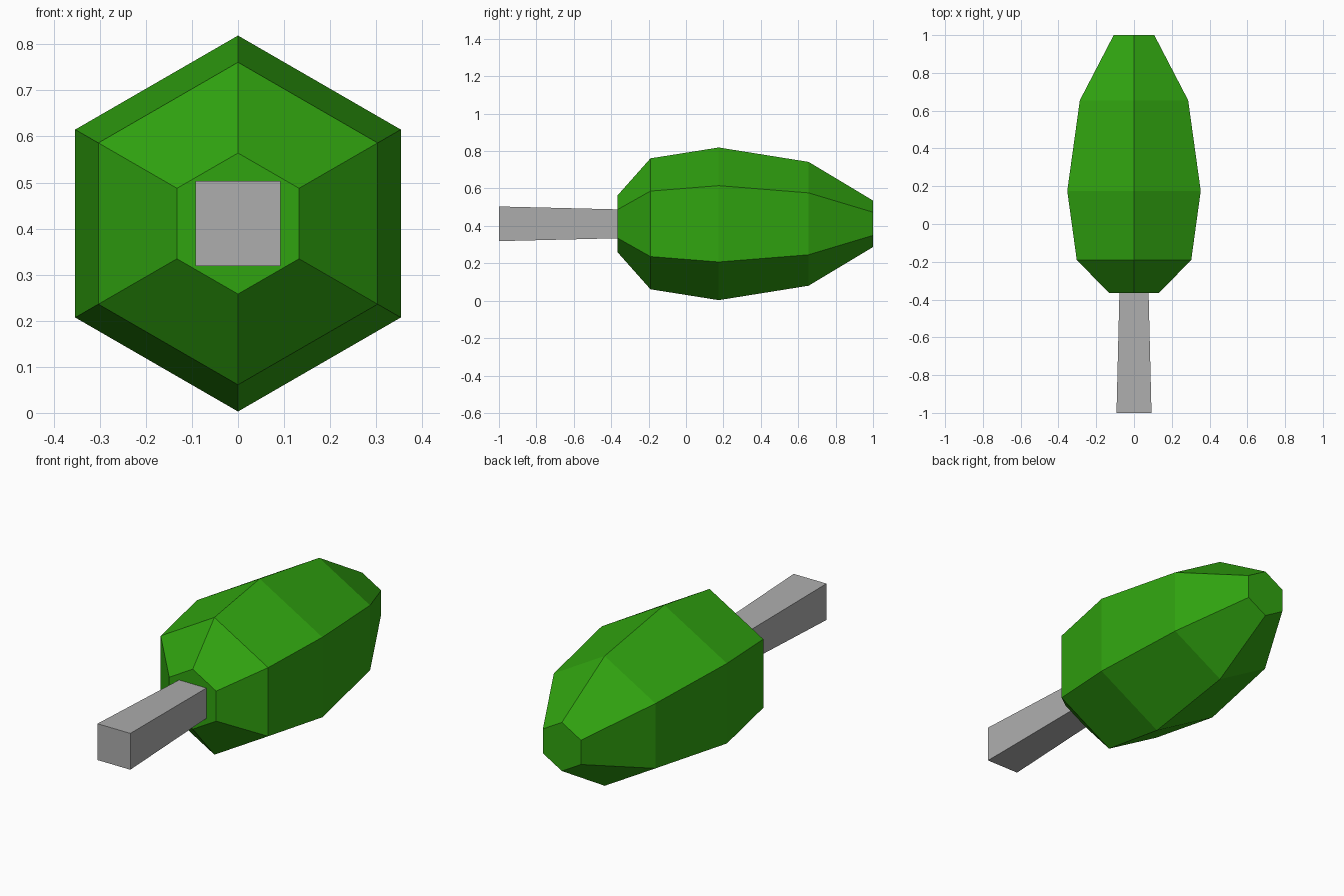
import bpy
import bmesh
from math import cos, sin, tau

cube = bpy.data.objects.get("Cube")
if cube:
    bpy.data.objects.remove(cube, do_unlink=True)

CENTRE_Z = 0.411


def make_material(name, colour):
    mat = bpy.data.materials.new(name)
    mat.use_nodes = True
    mat.diffuse_color = colour
    mat.node_tree.nodes["Principled BSDF"].inputs["Base Color"].default_value = colour
    return mat


def loft(name, sides, turn, rings, mat):
    """Skin regular polygons, given as (y, radius), along the y axis."""
    bm = bmesh.new()
    loops = []
    for y, radius in rings:
        angles = [tau * (i + turn) / sides for i in range(sides)]
        loops.append([bm.verts.new((radius * sin(a), y, CENTRE_Z + radius * cos(a)))
                      for a in angles])
    for a, b in zip(loops, loops[1:]):
        for i in range(sides):
            j = (i + 1) % sides
            bm.faces.new((a[i], a[j], b[j], b[i]))
    bm.faces.new(loops[0])
    bm.faces.new(loops[-1])
    bmesh.ops.recalc_face_normals(bm, faces=bm.faces)
    mesh = bpy.data.meshes.new(name)
    bm.to_mesh(mesh)
    bm.free()
    mesh.materials.append(mat)
    obj = bpy.data.objects.new(name, mesh)
    bpy.context.collection.objects.link(obj)
    return obj


green = make_material("leaf green", (0.03, 0.37, 0.005, 1))
grey = make_material("trunk grey", (0.42, 0.42, 0.42, 1))

# Six-sided foliage, swelling in the middle and tapering to a blunt tip
loft("foliage", 6, 0,
     [(-0.365, 0.153), (-0.19, 0.35), (0.175, 0.408), (0.655, 0.331), (1.0, 0.124)], green)

# Square trunk, slightly wider at its foot
loft("trunk", 4, 0.5, [(-1.0, 0.131), (-0.36, 0.109)], grey)
